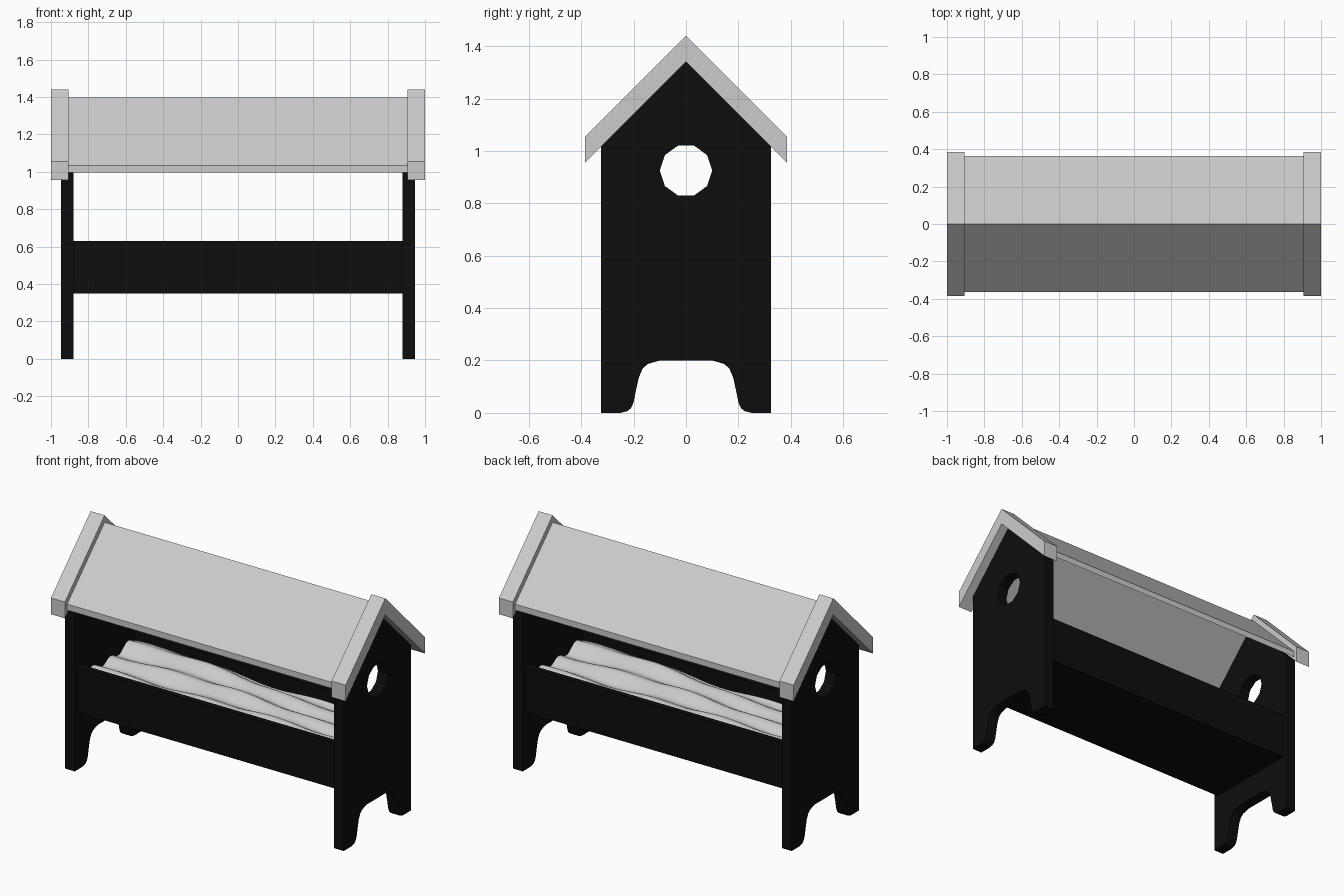
import bpy, bmesh, math
from mathutils import Matrix

if "Cube" in bpy.data.objects:
    bpy.data.objects.remove(bpy.data.objects["Cube"])

black = bpy.data.materials.new("black_paint")
black.diffuse_color = (0.004, 0.004, 0.004, 1)
black.use_nodes = True
black.node_tree.nodes["Principled BSDF"].inputs["Base Color"].default_value = black.diffuse_color

# Maps a profile drawn in (y, z) so that it extrudes along x
TO_YZ = Matrix(((0, 0, 1, 0), (1, 0, 0, 0), (0, 1, 0, 0), (0, 0, 0, 1)))


def add_object(name, mesh, mat=None):
    ob = bpy.data.objects.new(name, mesh)
    bpy.context.collection.objects.link(ob)
    if mat:
        mesh.materials.append(mat)
    return ob


def prism(name, outlines, x0, x1, mat=None):
    """Extrude closed (y, z) outlines from x0 to x1; inner outlines become holes."""
    cu = bpy.data.curves.new(name, 'CURVE')
    cu.dimensions, cu.fill_mode = '2D', 'BOTH'
    cu.extrude = (x1 - x0) / 2
    for pts in outlines:
        sp = cu.splines.new('POLY')
        sp.points.add(len(pts) - 1)
        for p, (y, z) in zip(sp.points, pts):
            p.co = (y, z, 0, 1)
        sp.use_cyclic_u = True
    tmp = bpy.data.objects.new(name + "_tmp", cu)
    me = bpy.data.meshes.new_from_object(tmp)
    bpy.data.objects.remove(tmp)
    me.transform(Matrix.Translation(((x0 + x1) / 2, 0, 0)) @ TO_YZ)
    bm = bmesh.new()
    bm.from_mesh(me)
    bmesh.ops.remove_doubles(bm, verts=bm.verts, dist=1e-5)
    bmesh.ops.recalc_face_normals(bm, faces=bm.faces)
    for f in bm.faces:
        f.smooth = False
    bm.to_mesh(me)
    bm.free()
    me.materials.clear()
    return add_object(name, me, mat)


def box(name, x, y0, y1, z0, z1, mat):
    return prism(name, [[(y0, z0), (y1, z0), (y1, z1), (y0, z1)]], -x, x, mat)


def chevron(apex, half, drop):
    """45 degree roof section with vertical eaves."""
    return [(-half, apex - half - drop), (0, apex - drop), (half, apex - half - drop),
            (half, apex - half), (0, apex), (-half, apex - half)]


# End panels: gable, round hole and rounded leg cutout
half = [(0.10, 0.20), (0.145, 0.187), (0.165, 0.17), (0.18, 0.135), (0.19, 0.09),
        (0.20, 0.04), (0.21, 0.018), (0.225, 0.006), (0.25, 0.0),
        (0.325, 0.0), (0.325, 1.015)]
panel = half + [(0, 1.34)] + [(-y, z) for y, z in reversed(half)]
hole = [(0.1 * math.cos(i * math.pi / 5), 0.925 + 0.1 * math.sin(i * math.pi / 5))
        for i in range(10)]

for side, s in (("left", -1), ("right", 1)):
    a, b = sorted((s * 0.88, s * 0.945))
    prism(side + "_end_panel", [panel, hole], a, b, black)
    # Thick gable trim
    a, b = sorted((s * 0.905, s * 1.0))
    prism(side + "_gable_trim", [chevron(1.44, 0.385, 0.10)], a, b)

# Roof
prism("roof", [chevron(1.397, 0.363, 0.037)], -0.905, 0.905)

# Tray
box("front_board", 0.88, -0.295, -0.26, 0.35, 0.63, black)
box("back_board", 0.88, 0.26, 0.295, 0.35, 0.63, black)
box("tray_floor", 0.88, -0.26, 0.26, 0.35, 0.385, black)

# Wavy filling in the tray
bm = bmesh.new()
bmesh.ops.create_grid(bm, x_segments=64, y_segments=28, size=1)
for v in bm.verts:
    x, y = v.co.x * 0.88, v.co.y * 0.26
    z = 0.572 - 0.10 * x * y
    z += 0.018 * math.cos(38 * y + 0.9 * math.sin(2.5 * x))
    z += 0.012 * math.cos(4.5 * x + 9 * y) + 0.006 * math.cos(11 * x - 14 * y)
    v.co = (x, y, z)
for f in bm.faces:
    f.smooth = True
me = bpy.data.meshes.new("tray_filling")
bm.to_mesh(me)
bm.free()
add_object("tray_filling", me)
